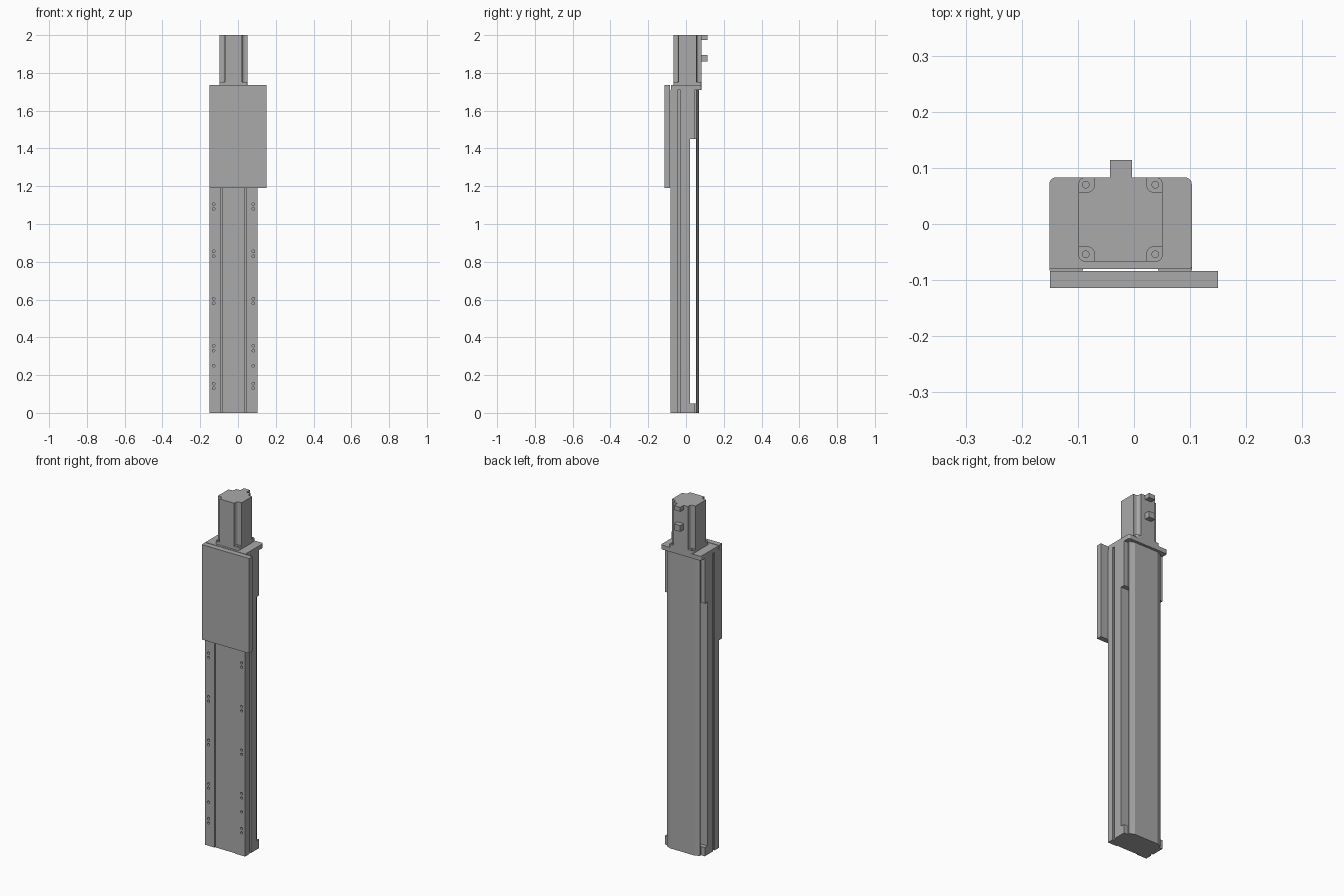
import bpy, bmesh
from math import cos, sin, pi

if "Cube" in bpy.data.objects:
    bpy.data.objects.remove(bpy.data.objects["Cube"])

grey = bpy.data.materials.new("machined_grey")
grey.use_nodes = True
COLOUR = (0.4, 0.4, 0.4, 1)
grey.diffuse_color = COLOUR
grey.node_tree.nodes["Principled BSDF"].inputs["Base Color"].default_value = COLOUR

CX = -0.024      # centre line of the drive, off the carriage centre
HALF = 0.127     # half width of the drive
MOTOR_Y = 0.008


def make(name, bm):
    bmesh.ops.recalc_face_normals(bm, faces=bm.faces)
    mesh = bpy.data.meshes.new(name)
    bm.to_mesh(mesh)
    bm.free()
    mesh.materials.append(grey)
    obj = bpy.data.objects.new(name, mesh)
    bpy.context.collection.objects.link(obj)
    return obj


def extrude(name, points, z0, z1, cx=CX, cy=0):
    """Upright prism from an xy outline."""
    bm = bmesh.new()
    face = bm.faces.new([bm.verts.new((x + cx, y + cy, z0)) for x, y in points])
    up = bmesh.ops.extrude_face_region(bm, geom=[face])["geom"]
    bmesh.ops.translate(bm, vec=(0, 0, z1 - z0),
                        verts=[v for v in up if isinstance(v, bmesh.types.BMVert)])
    return make(name, bm)


def box(name, x0, x1, y0, y1, z0, z1):
    return extrude(name, [(x0, y0), (x1, y0), (x1, y1), (x0, y1)], z0, z1, cx=0)


def mirrored(right_half):
    """Close an outline by mirroring it in x."""
    return right_half + [(-x, y) for x, y in reversed(right_half)]


def rounded(hx, y0, y1, r_front, r_back):
    """Right half of a rectangle with rounded corners."""
    pts = []
    for cy, r, start in ((y0 + r_front, r_front, -pi / 2), (y1 - r_back, r_back, 0)):
        for i in range(6):
            a = start + i * pi / 10
            pts.append((hx - r + r * cos(a), cy + r * sin(a)))
    return mirrored(pts)


def drill(target, spots, radius, axis):
    """Cut blind round holes along y or z at the given centres."""
    bm = bmesh.new()
    for spot in spots:
        made = bmesh.ops.create_cone(bm, cap_ends=True, segments=16, radius1=radius,
                                     radius2=radius, depth=0.03)["verts"]
        for v in made:
            if axis == "Y":
                v.co.yz = -v.co.z, v.co.y
            v.co.x += spot[0]
            v.co.y += spot[1]
            v.co.z += spot[2]
    cutter = make("hole_cutter", bm)
    mod = target.modifiers.new("holes", "BOOLEAN")
    mod.object = cutter
    mod.solver = "EXACT"
    bpy.context.view_layer.update()
    graph = bpy.context.evaluated_depsgraph_get()
    mesh = bpy.data.meshes.new_from_object(target.evaluated_get(graph))
    target.modifiers.clear()
    target.data = mesh
    bpy.data.objects.remove(cutter)


# Main rail with slots beside the front strip and along both sides
rail = extrude("rail_body", mirrored([
    (0.062, -0.079), (0.062, -0.070), (0.067, -0.070), (0.067, -0.083),
    (HALF, -0.083), (HALF, -0.045), (0.119, -0.045), (0.119, -0.030),
    (HALF, -0.030), (HALF, 0.020)]), 0, 1.71)
spots = []
for z in (1.08, 0.83, 0.58, 0.33, 0.13):
    for x in (-0.105, 0.105):
        spots += [(CX + x, -0.083, z), (CX + x, -0.083, z + 0.025)]
spots += [(CX + x, -0.083, 0.25) for x in (-0.105, 0.105)]
drill(rail, spots, 0.007, "Y")

# Bent back cover, open along both sides
extrude("back_cover", mirrored([
    (0.075, 0.064), (0.103, 0.052), (0.105, 0.056), (0.076, 0.068)]), 0, 1.71)

# End blocks that carry the cover
for name, z0, z1 in (("lower", 0, 0.05), ("upper", 1.45, 1.71)):
    extrude(name + "_end_block", mirrored([
        (HALF, 0.020), (HALF, 0.045), (0.103, 0.045), (0.103, 0.0525),
        (0.075, 0.0645)]), z0, z1)

# Carriage plate
box("carriage_plate", -0.15, 0.15, -0.114, -0.0835, 1.19, 1.735)

# Top flange
extrude("top_flange", rounded(HALF, -0.080, 0.083, 0.004, 0.012), 1.71, 1.735)

# Motor mounting flange with four bolt holes
flange = extrude("motor_flange", rounded(0.075, -0.075, 0.075, 0.012, 0.012),
                 1.735, 1.753, cy=MOTOR_Y)
drill(flange, [(CX + sx * 0.062, MOTOR_Y + sy * 0.062, 1.755)
               for sx in (-1, 1) for sy in (-1, 1)], 0.006, "Z")

# Motor housing with notched corners
notch = [(0.046, 0.075), (0.046, 0.064), (0.048, 0.055), (0.053, 0.050),
         (0.061, 0.048), (0.075, 0.048)]
extrude("motor_housing", mirrored([(x, -y) for x, y in notch] + notch[::-1]),
        1.753, 2.0, cy=MOTOR_Y)

# Motor connectors
box("upper_connector", -0.043, -0.004, 0.08, 0.114, 1.975, 2.0)
box("lower_connector", -0.043, -0.004, 0.08, 0.114, 1.86, 1.895)
